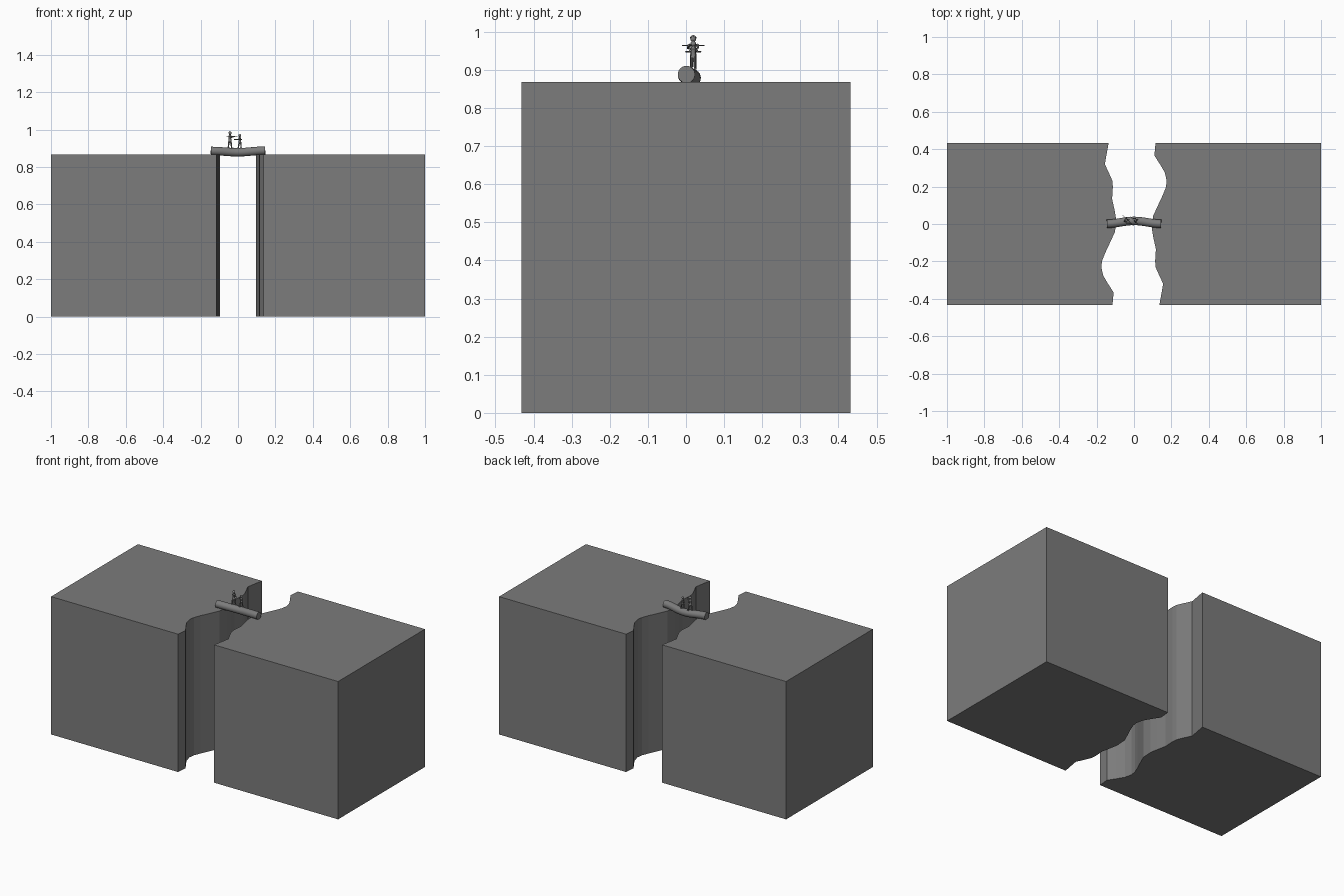
import bpy, bmesh, math
from mathutils import Vector

if "Cube" in bpy.data.objects:
    bpy.data.objects.remove(bpy.data.objects["Cube"])

stone = bpy.data.materials.new("stone grey")
stone.diffuse_color = (0.2, 0.2, 0.2, 1)
stone.use_nodes = True
stone.node_tree.nodes["Principled BSDF"].inputs["Base Color"].default_value = stone.diffuse_color


def finish(name, bm, smooth=False):
    bmesh.ops.recalc_face_normals(bm, faces=bm.faces)
    me = bpy.data.meshes.new(name)
    bm.to_mesh(me)
    bm.free()
    ob = bpy.data.objects.new(name, me)
    bpy.context.collection.objects.link(ob)
    me.materials.append(stone)
    if smooth:
        bpy.ops.object.select_all(action='DESELECT')
        ob.select_set(True)
        bpy.context.view_layer.objects.active = ob
        bpy.ops.object.shade_smooth_by_angle(angle=math.radians(40))
    return ob


def tube(bm, pts, radii, n=10):
    """Capped tube through points, one radius per point."""
    pts = [Vector(p) for p in pts]
    rings = []
    for i, p in enumerate(pts):
        d = (pts[min(i + 1, len(pts) - 1)] - pts[max(i - 1, 0)]).normalized()
        up = Vector((0, 0, 1)) if abs(d.z) < 0.9 else Vector((0, 1, 0))
        u = d.cross(up).normalized()
        v = u.cross(d)
        rings.append([bm.verts.new(p + radii[i] * (u * math.cos(a) + v * math.sin(a)))
                      for a in (2 * math.pi * k / n for k in range(n))])
    for a, b in zip(rings, rings[1:]):
        for k in range(n):
            bm.faces.new((a[k], a[(k + 1) % n], b[(k + 1) % n], b[k]))
    bm.faces.new(rings[0])
    bm.faces.new(rings[-1])


def ball(bm, c, r, sz=1.0):
    res = bmesh.ops.create_uvsphere(bm, u_segments=12, v_segments=8, radius=r)
    for v in res["verts"]:
        v.co = Vector((v.co.x, v.co.y, v.co.z * sz)) + Vector(c)


# Cliffs: the same wavy block, turned half round for the other side
H, D = 0.868, 0.432
edge = [(-0.136, D), (-0.156, 0.32), (-0.135, 0.275), (-0.116, 0.232), (-0.113, 0.20),
        (-0.117, 0.134), (-0.105, 0.08), (-0.096, 0.03), (-0.101, -0.04), (-0.126, -0.095),
        (-0.154, -0.155), (-0.170, -0.195), (-0.175, -0.23), (-0.165, -0.275),
        (-0.140, -0.318), (-0.109, -0.366), (-0.115, -D)]
outline = [(-1, -D), (-1, D)] + edge
for name, s in (("left_cliff", 1), ("right_cliff", -1)):
    bm = bmesh.new()
    base = bm.faces.new([bm.verts.new((s * x, s * y, 0)) for x, y in outline])
    ext = bmesh.ops.extrude_face_region(bm, geom=[base], use_keep_orig=True)
    for v in ext["geom"]:
        if isinstance(v, bmesh.types.BMVert):
            v.co.z = H
    finish(name, bm)

# Bent log bridging the gap
bm = bmesh.new()
path = []
for i in range(17):
    x = -0.145 + 0.29 * i / 16
    b = math.cos(math.pi * x / 0.29) ** 2
    path.append((x, 0.001 + 0.0155 * b, 0.887 + 0.006 * x - 0.008 * b))
tube(bm, path, [0.0225] * 17, 24)
finish("log_bridge", bm, True)


def figure(name, x, y, z, h, face, staff):
    """Standing figure of height h, facing along x, gripping a level staff."""
    def P(a, b, c):
        return (x + face * a * h, y + face * b * h, z + c * h)

    bm = bmesh.new()
    # torso, tunic skirt, neck
    tube(bm, [P(0, 0, .40), P(0, 0, .47), P(0, 0, .58), P(0, 0, .72), P(0, 0, .77), P(0, 0, .83)],
         [r * h for r in (.105, .09, .075, .10, .06, .04)])
    ball(bm, P(.01, 0, .89), .085 * h, 1.1)
    # pointed cap
    tube(bm, [P(0, 0, .92), P(-.01, 0, .95), P(-.03, 0, 1.0)], [.105 * h, .085 * h, .02 * h])
    sx, sy, sz = staff
    for s in (-1, 1):
        # legs in a wide stance, with feet
        tube(bm, [P(s * .03, s * .04, .44), P(s * .08, s * .05, .23), P(s * .10, s * .06, .0)],
             [.06 * h, .045 * h, .035 * h], 8)
        tube(bm, [P(s * .10 - .04, s * .06, .025), P(s * .10 + .10, s * .06, .02)],
             [.035 * h, .025 * h], 8)
        # arms reaching to the staff
        hand = Vector((x + face * .13 * h + s * face * sx * .45,
                       y + s * face * sy * .45, z + sz * h))
        tube(bm, [P(0, s * .09, .73), P(.03, s * .15, .62), hand],
             [.04 * h, .035 * h, .03 * h], 8)
        ball(bm, hand, .035 * h)
    finish(name, bm, True)
    # staff
    bm = bmesh.new()
    c = Vector((x + face * .13 * h, y, z + sz * h))
    d = Vector((sx, sy, 0))
    tube(bm, [c - d, c + d], [.0016, .0016], 8)
    finish(name + "_staff", bm, True)


figure("tall_figure", -0.043, 0.019, 0.901, 0.090, 1, (-0.029, 0.028, 0.70))
figure("short_figure", 0.010, 0.019, 0.901, 0.075, -1, (-0.021, 0.020, 0.62))
